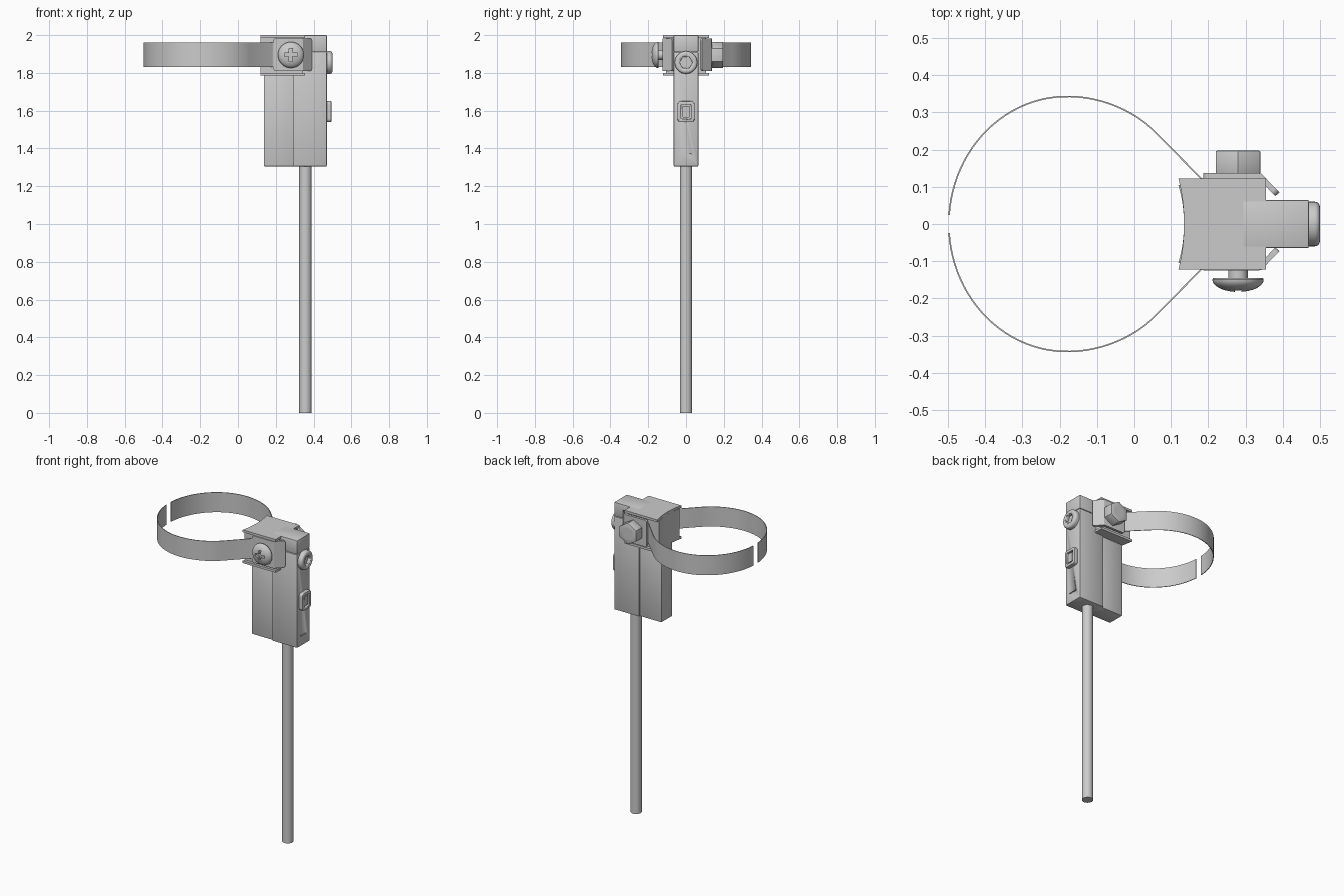
import bpy, bmesh
from math import sin, cos, pi, radians
from mathutils import Matrix, Vector

if "Cube" in bpy.data.objects:
    bpy.data.objects.remove(bpy.data.objects["Cube"])


def finish(name, bm, smooth=True):
    bmesh.ops.recalc_face_normals(bm, faces=bm.faces)
    me = bpy.data.meshes.new(name)
    bm.to_mesh(me)
    bm.free()
    ob = bpy.data.objects.new(name, me)
    bpy.context.collection.objects.link(ob)
    bpy.ops.object.select_all(action='DESELECT')
    ob.select_set(True)
    bpy.context.view_layer.objects.active = ob
    if smooth:
        bpy.ops.object.shade_smooth_by_angle(angle=radians(30))
    return ob


def prism(name, pts, z0, z1, bevel=0.0, mat=None):
    """Extrude an outline from z0 to z1, then place it with a matrix."""
    bm = bmesh.new()
    f = bm.faces.new([bm.verts.new((x, y, z0)) for x, y in pts])
    ext = bmesh.ops.extrude_face_region(bm, geom=[f])
    bmesh.ops.translate(bm, vec=(0, 0, z1 - z0),
                        verts=[v for v in ext['geom'] if isinstance(v, bmesh.types.BMVert)])
    if bevel:
        bmesh.ops.bevel(bm, geom=bm.edges[:], offset=bevel, segments=2, affect='EDGES', profile=0.5)
    if mat:
        bm.transform(mat)
    return finish(name, bm)


def box(name, x0, x1, y0, y1, z0, z1, bevel=0.0):
    return prism(name, [(x0, y0), (x1, y0), (x1, y1), (x0, y1)], z0, z1, bevel)


def lathe(name, prof, mat, n=40):
    """Revolve (radius, height) points around local z."""
    bm = bmesh.new()
    vs = [bm.verts.new((r, 0, h)) for r, h in prof]
    es = [bm.edges.new(p) for p in zip(vs, vs[1:])]
    bmesh.ops.spin(bm, geom=vs + es, cent=(0, 0, 0), axis=(0, 0, 1), angle=2 * pi,
                   steps=n, use_duplicate=False)
    bmesh.ops.remove_doubles(bm, verts=bm.verts, dist=1e-5)
    bm.transform(mat)
    return finish(name, bm)


def cut(ob, cutter):
    m = ob.modifiers.new('cut', 'BOOLEAN')
    m.operation, m.object, m.solver = 'DIFFERENCE', cutter, 'EXACT'
    bpy.ops.object.select_all(action='DESELECT')
    bpy.context.view_layer.objects.active = ob
    bpy.ops.object.modifier_apply(modifier=m.name)
    bpy.data.objects.remove(cutter)


def ngon(n, r, start=0.0):
    return [(r * cos(start + 2 * pi * i / n), r * sin(start + 2 * pi * i / n)) for i in range(n)]


def rounded(w, h, r, n=5):
    return [(sx * (w - r) + r * cos(a + k * pi / 2 / n), sy * (h - r) + r * sin(a + k * pi / 2 / n))
            for sx, sy, a in ((1, 1, 0), (-1, 1, pi / 2), (-1, -1, pi), (1, -1, 1.5 * pi))
            for k in range(n + 1)]


def axes(loc, u, v, w):
    """Matrix mapping local x, y, z to the directions u, v, w at loc."""
    m = Matrix((u, v, w)).transposed().to_4x4()
    return Matrix.Translation(loc) @ m


X, Y, Z = Vector((1, 0, 0)), Vector((0, 1, 0)), Vector((0, 0, 1))

# Sensor housing, cap and rear wing
housing = box('housing', 0.29, 0.47, -0.065, 0.065, 1.305, 1.908, 0.004)
cut(housing, box('slot_cutter', 0.464, 0.5, -0.03, 0.03, 1.366, 1.372))
box('housing_cap', 0.29, 0.47, -0.065, 0.065, 1.91, 2.0, 0.004)
box('rear_wing', 0.138, 0.295, -0.055, 0.055, 1.305, 1.80, 0.003)

# Cable
lathe('cable', [(0, 0), (0.033, 0), (0.033, 1.31), (0, 1.31)], Matrix.Translation((0.357, 0, 0)), 32)


# Saddle block between two flanges, with a hollow face toward the pipe
def saddle(name, half, z0, z1, x1):
    arc = [(0.135 - 0.015 * (t / 6) ** 2, -t / 6 * half) for t in range(-6, 7)]
    return prism(name, arc + [(x1, -half), (x1, half)], z0, z1)


saddle('saddle_block', 0.105, 1.80, 1.985, 0.345)
saddle('upper_flange', 0.123, 1.985, 2.0, 0.355)
saddle('lower_flange', 0.123, 1.785, 1.80, 0.355)

# Clamp plates with bent lips
for name, s, y in (('front_clamp_plate', -1, 0.110), ('back_clamp_plate', 1, 0.122)):
    t = 0.015
    pts = [(0.187, y), (0.335, y), (0.38, y - 0.047), (0.391, y - 0.037), (0.343, y + t - 0.002),
           (0.335, y + t), (0.187, y + t)]
    plate = prism(name, [(x, s * yy) for x, yy in pts], 1.81, 1.983)
    bm = bmesh.new()
    bm.from_mesh(plate.data)
    corner = [e for e in bm.edges if abs(e.verts[0].co.z - e.verts[1].co.z) < 1e-4
              and min(v.co.x for v in e.verts) > 0.375
              or abs(e.verts[0].co.z - e.verts[1].co.z) < 1e-4
              and max(v.co.x for v in e.verts) < 0.19]
    bmesh.ops.bevel(bm, geom=corner, offset=0.014, segments=4, affect='EDGES', profile=0.5)
    bm.to_mesh(plate.data)
    bm.free()

# Strap halves, open at the far side
for name, s in (('front_strap', -1), ('back_strap', 1)):
    path = [(-0.18 + (0.345 if cos(a) > 0 else 0.32) * cos(a), 0.345 * sin(a))
            for a in (pi - 0.07 - (0.75 * pi - 0.07) * i / 36 for i in range(37))]
    path += [(0.181, 0.125), (0.19, 0.12), (0.34, 0.12)]
    inner = []
    for i, p in enumerate(path):
        d = Vector(path[min(i + 1, len(path) - 1)]) - Vector(path[max(i - 1, 0)])
        d.normalize()
        inner.append((p[0] - 0.004 * -d.y, p[1] - 0.004 * d.x))
    prism(name, [(x, s * y) for x, y in path + inner[::-1]], 1.832, 1.96)

# Domed cross-head clamp screw
m = axes((0.28, 0, 1.895), X, Z, -Y)
dome = [(0.069 * cos(a), 0.149 + 0.034 * sin(a)) for a in (i * pi / 20 for i in range(10))]
screw = lathe('clamp_screw', [(0, 0.09), (0.026, 0.09), (0.026, 0.145), (0.067, 0.145)]
              + dome + [(0, 0.183)], m)
a, b = 0.034, 0.009
cross = [(a, -b), (a, b), (b, b), (b, a), (-b, a), (-b, b), (-a, b), (-a, -b), (-b, -b),
         (-b, -a), (b, -a), (b, -b)]
cut(screw, prism('cross_cutter', cross, 0.162, 0.21, 0, m))

# Clamp nut
mn = axes((0.28, 0, 1.895), -X, Z, Y)
nut = prism('clamp_nut', ngon(6, 0.069, pi / 2), 0.135, 0.197, 0.003, mn)
cut(nut, prism('nut_bore_cutter', ngon(24, 0.034), 0.165, 0.25, 0, mn))

# Socket-head adjusting screw
ms = axes((0, 0, 1.855), Y, Z, X)
head = [(0.046 + 0.014 * cos(t), 0.486 + 0.014 * sin(t)) for t in (i * pi / 10 for i in range(6))]
socket = lathe('adjusting_screw', [(0, 0.465), (0.06, 0.465)] + head + [(0, 0.5)], ms)
cut(socket, prism('hex_cutter', ngon(6, 0.034), 0.478, 0.52, 0, ms))

# Indicator window frame and lens
mw = axes((0, 0, 1.595), Y, Z, X)
frame = prism('indicator_frame', rounded(0.045, 0.056, 0.018), 0.465, 0.494, 0.004, mw)
cut(frame, prism('window_cutter', rounded(0.027, 0.038, 0.006), 0.475, 0.52, 0, mw))
prism('indicator_lens', rounded(0.019, 0.03, 0.004), 0.47, 0.49, 0, mw)
